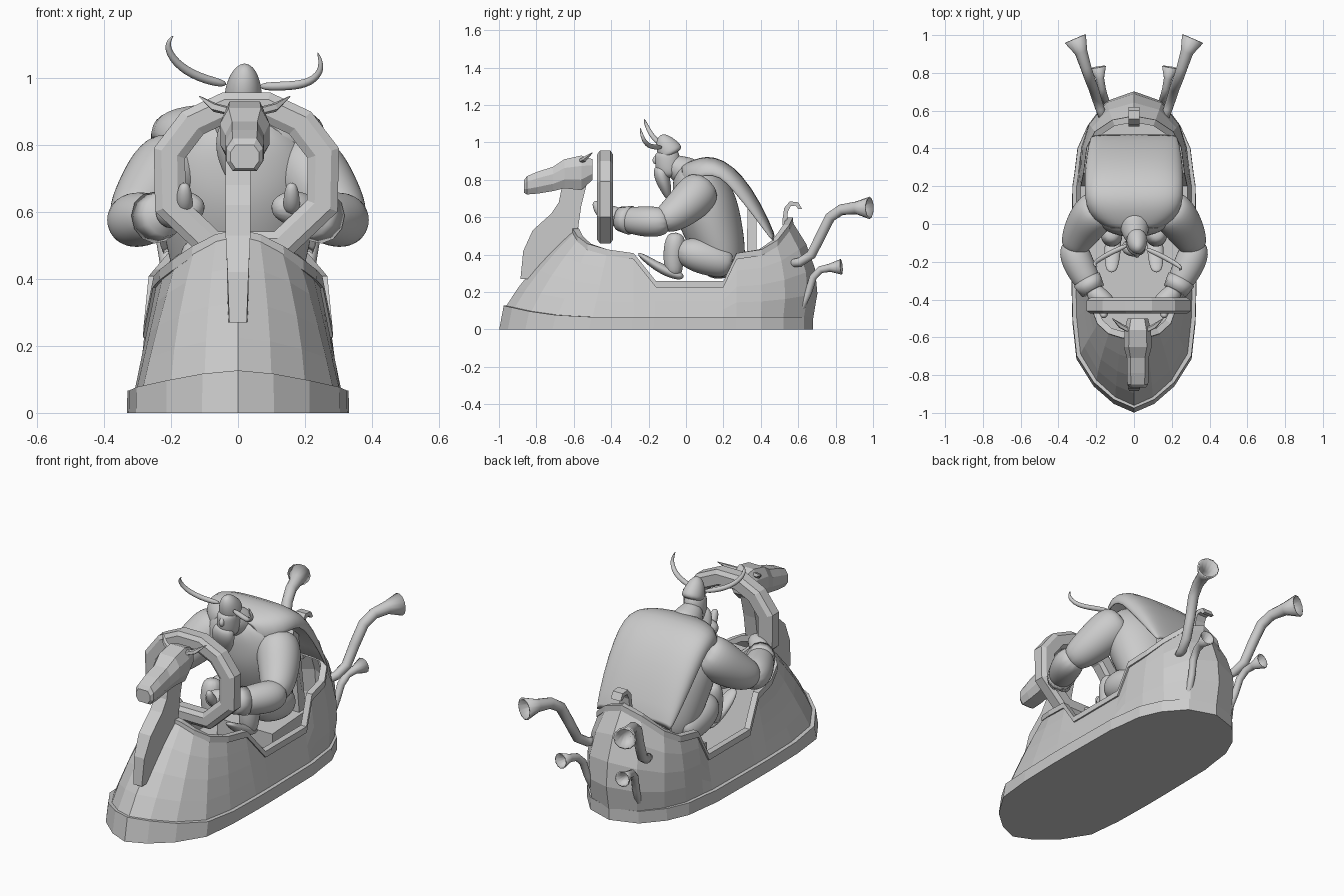
import bpy, bmesh, math
from mathutils import Vector

cube = bpy.data.objects.get("Cube")
if cube:
    bpy.data.objects.remove(cube)

grey = bpy.data.materials.new("plain_grey")
grey.use_nodes = True
grey.diffuse_color = (0.6, 0.6, 0.6, 1)
grey.node_tree.nodes["Principled BSDF"].inputs["Base Color"].default_value = (0.6, 0.6, 0.6, 1)


def build(name, verts, faces, smooth=False, subdiv=0, thick=0):
    mesh = bpy.data.meshes.new(name)
    mesh.from_pydata([tuple(v) for v in verts], [], faces)
    bm = bmesh.new()
    bm.from_mesh(mesh)
    bmesh.ops.recalc_face_normals(bm, faces=bm.faces)
    bm.to_mesh(mesh)
    bm.free()
    for p in mesh.polygons:
        p.use_smooth = smooth
    mesh.materials.append(grey)
    ob = bpy.data.objects.new(name, mesh)
    bpy.context.collection.objects.link(ob)
    if thick:
        mod = ob.modifiers.new("thickness", "SOLIDIFY")
        mod.thickness = thick
    if subdiv:
        mod = ob.modifiers.new("rounding", "SUBSURF")
        mod.levels = mod.render_levels = subdiv
    return ob


def loft(name, rings, caps=(True, True), closed=False, **kw):
    """Skin a list of equal closed rings."""
    n, m = len(rings[0]), len(rings)
    verts = [v for r in rings for v in r]
    faces = []
    for i in range(m if closed else m - 1):
        a, b = i * n, (i + 1) % m * n
        faces += [(a + j, a + (j + 1) % n, b + (j + 1) % n, b + j) for j in range(n)]
    if caps[0] and not closed:
        faces.append(tuple(range(n)))
    if caps[1] and not closed:
        faces.append(tuple(range((m - 1) * n, m * n)))
    return build(name, verts, faces, **kw)


def tube(name, pts, radii, sides=12, ref=(1, 0, 0), **kw):
    """Sweep ellipses along a path; a radius may be a pair (across, deep)."""
    pts = [Vector(p) for p in pts]
    rings = []
    for i, p in enumerate(pts):
        t = (pts[min(i + 1, len(pts) - 1)] - pts[max(i - 1, 0)]).normalized()
        u = (Vector(ref) - t * t.dot(Vector(ref))).normalized()
        w = t.cross(u)
        r = radii[i] if isinstance(radii[i], tuple) else (radii[i], radii[i])
        angles = [2 * math.pi * k / sides for k in range(sides)]
        rings.append([p + u * r[0] * math.cos(a) + w * r[1] * math.sin(a) for a in angles])
    return loft(name, rings, **kw)


def plate(name, profile, half, x=0):
    """Extrude a side profile of (y, z, width factor) across x."""
    return loft(name, [[(x + s * half * f, y, z) for y, z, f in profile] for s in (-1, 1)])


# Hull stations from bow to stern: foot x, y, foot z, rim x, y, z, bulge
half = [
    (0, -.965, .12, 0, -.60, .54, .03), (.10, -.92, .11, .065, -.59, .525, .025),
    (.20, -.83, .09, .13, -.57, .49, .02), (.285, -.69, .07, .185, -.52, .45, .005),
    (.305, -.50, .06, .222, -.42, .42, 0), (.31, -.28, .06, .24, -.28, .40, 0),
    (.31, -.17, .06, .27, -.16, .25, 0), (.305, .20, .06, .27, .20, .25, 0),
    (.295, .27, .06, .255, .27, .40, .005), (.28, .40, .06, .24, .40, .42, .015),
    (.23, .52, .06, .20, .48, .47, .035), (.14, .63, .06, .11, .54, .55, .06),
    (0, .68, .06, 0, .56, .59, .07)]
stations = half + [(-s[0], s[1], s[2], -s[3]) + s[4:] for s in reversed(half[1:-1])]


def outward(s):
    y = s[1] + .5 if s[1] < -.5 else max(s[1] - .25, 0)
    return Vector((s[0], y, 0)).normalized()


def hull_point(s, t):
    p = Vector(s[:3]).lerp(Vector(s[3:6]), t)
    return p + outward(s) * s[6] * 4 * t * (1 - t)


loft("hull", [[hull_point(s, t) for s in stations] for t in (0, .25, .5, .75, 1)],
     caps=(False, False), thick=.015)

# Trim running around the cockpit edge
trim = []
for s in stations:
    p, o = Vector(s[3:6]), outward(s)
    trim.append([p + o * a + Vector((0, 0, b))
                 for a, b in ((.012, .008), (.014, -.025), (-.022, -.025), (-.022, .008))])
loft("cockpit_trim", trim, closed=True)


# Bumper skirt with a closed underside
def skirt(k, front, top):
    return [(s[0] * k, s[1] * (front if s[1] < 0 else 1), s[2] + .007 if top else 0)
            for s in stations]


loft("bumper", [skirt(1.07, 1.035, False), skirt(1.065, 1.01, True), skirt(.98, .98, True)],
     caps=(True, False))
build("cockpit_floor", [(s[0] * .93, s[1] * .93, .15) for s in stations],
      [tuple(range(len(stations)))])

# Figurehead neck and faceted head
plate("figurehead_neck", [
    (-.885, .27, .7), (-.87, .42, .85), (-.82, .53, 1), (-.72, .62, 1), (-.68, .68, 1),
    (-.66, .78, 1), (-.53, .78, 1), (-.56, .66, 1), (-.58, .52, 1), (-.8, .27, .8)], .037)
sections = [(-.865, .73, .80, .042), (-.85, .722, .82, .055), (-.79, .727, .845, .058),
            (-.71, .74, .87, .058), (-.65, .755, .91, .074), (-.56, .745, .93, .07),
            (-.50, .80, .91, .055)]
head = []
for y, lo, hi, w in sections:
    c = (hi - lo) * .3
    head.append([(.02 + a * w, y, z) for a, z in (
        (-.65, lo), (.65, lo), (1, lo + c), (1, hi - c), (.65, hi), (-.65, hi),
        (-1, hi - c), (-1, lo + c))])
loft("figurehead_head", head)
for side in (-1, 1):
    tube("figurehead_ear", [(.02 + side * x, y, z) for x, y, z in
                            ((.04, -.565, .90), (.09, -.54, .912), (.135, -.50, .945))],
         [.013, .014, .002], sides=5, ref=(0, 1, 0))

# Steering wheel, faceted with a bevelled section
wheel = []
for degrees in (-65, -22, 20, 49, 76, 104, 131, 160, 202, 245):
    a = math.radians(degrees)
    wheel.append([(.025 + r * math.cos(a), y, .70 + r * .9 * math.sin(a)) for r, y in (
        (.294, -.46), (.294, -.405), (.27, -.39), (.21, -.39), (.195, -.41),
        (.195, -.46), (.22, -.475), (.27, -.475))])
loft("steering_wheel", wheel, closed=True)

# Seat and tail hook
plate("seat_back", [(.32, .18, 1), (.38, .18, 1), (.375, .66, .7), (.35, .69, .6), (.33, .66, .7)], .16)
plate("seat_base", [(.06, .15, 1), (.38, .15, 1), (.38, .26, 1), (.06, .24, 1)], .17)
plate("tail_hook", [
    (.53, .44, 1), (.515, .58, 1), (.525, .65, 1), (.555, .685, 1), (.60, .68, 1),
    (.62, .645, 1), (.60, .645, 1), (.585, .662, 1), (.56, .66, 1), (.545, .63, 1),
    (.54, .58, 1), (.57, .45, 1)], .03)

# Driver
soft = dict(smooth=True, subdiv=2)
tube("torso", [(0, .22, .27), (0, .19, .40), (0, .14, .55), (0, .10, .68), (0, .05, .80), (0, -.03, .88)],
     [(.15, .10), (.20, .14), (.235, .17), (.255, .18), (.235, .15), (.10, .06)], **soft)
tube("neck", [(0, .05, .82), (.005, -.04, .86), (.01, -.10, .90)], [.10, .075, .05], **soft)
tube("driver_head", [(.01, -.085, .81), (.01, -.095, .86), (.012, -.10, .92), (.015, -.11, .965)],
     [(.045, .05), (.058, .07), (.058, .072), (.05, .06)], **soft)
tube("helmet", [(.015, -.075, .93), (.016, -.09, .96), (.018, -.11, .99), (.02, -.125, 1.02), (.02, -.135, 1.04)],
     [(.058, .07), (.058, .07), (.05, .058), (.036, .04), (.012, .014)], **soft)
tube("beard", [(.01, -.13, .88), (.0, -.135, .83), (-.01, -.11, .76), (-.02, -.09, .69)],
     [(.05, .04), (.07, .045), (.06, .035), (.012, .012)], **soft)
tube("nose", [(.015, -.15, .935), (.015, -.17, .905), (.015, -.16, .885)], [.01, .018, .012], sides=8, **soft)

horns = {-1: ((-.03, .98), (-.12, 1.0), (-.19, 1.045), (-.217, 1.1), (-.192, 1.128)),
         1: ((.06, .975), (.15, .975), (.22, .985), (.256, 1.03), (.236, 1.08))}
for side, path in horns.items():
    depths = [y - .01 - .01 * side for y in (-.11, -.15, -.19, -.215, -.225)]
    tube("helmet_horn", [(x, y, z) for (x, z), y in zip(path, depths)],
         [.014, .015, .014, .011, .002], sides=8, ref=(0, 1, 0), **soft)

# Cape: broad shell between a ridge line and its side edges
ridge = [(-.03, .875), (.03, .905), (.11, .93), (.20, .91), (.30, .83), (.40, .68), (.485, .49)]
edge = [(-.03, .79), (.02, .80), (.10, .825), (.18, .82), (.25, .745), (.36, .61), (.47, .46)]
width = [.13, .23, .27, .275, .275, .265, .24]
across = 12
verts, faces = [], []
for (ry, rz), (ey, ez), w in zip(ridge, edge, width):
    for k in range(across + 1):
        u = 2 * k / across - 1
        f = abs(u) ** 3
        verts.append((w * math.sin(u * math.pi / 2) * (1 - .04 * f),
                      ry + (ey - ry) * f, rz + (ez - rz) * f))
for i in range(len(ridge) - 1):
    for k in range(across):
        a = i * (across + 1) + k
        faces.append((a, a + 1, a + across + 2, a + across + 1))
build("cape", verts, faces, smooth=True, subdiv=1, thick=.015)


def sided(side, pts):
    return [(side * x, y, z) for x, y, z in pts]


for side in (-1, 1):
    # Arms, hands and thumbs
    tube("upper_arm", sided(side, [(.16, .10, .77), (.21, .06, .725), (.26, -.01, .655), (.305, -.09, .595), (.325, -.15, .575)]),
         [.10, .122, .11, .09, .06], **soft)
    tube("forearm", sided(side, [(.33, -.08, .575), (.318, -.16, .575), (.265, -.27, .58), (.225, -.34, .59)]),
         [.06, .09, .08, .065], **soft)
    tube("cuff", sided(side, [(.25, -.295, .583), (.217, -.355, .592)]), [.078, .066], smooth=True)
    tube("hand", sided(side, [(.225, -.34, .59), (.19, -.385, .605), (.145, -.42, .615), (.10, -.43, .61)]),
         [.045, .058, .055, .025], **soft)
    tube("thumb", sided(side, [(.16, -.43, .60), (.16, -.47, .635), (.16, -.49, .69)]),
         [.028, .028, .018], sides=8, **soft)
    # Legs and boots
    tube("thigh", sided(side, [(.11, .235, .35), (.125, .20, .36), (.13, .11, .385), (.13, .02, .41), (.12, -.05, .425)]),
         [.07, .09, .10, .092, .05], **soft)
    tube("shin", sided(side, [(.12, -.05, .52), (.12, -.06, .46), (.115, -.07, .36), (.11, -.06, .28)]),
         [.04, .062, .055, .045], **soft)
    tube("boot", sided(side, [(.11, -.01, .28), (.11, -.08, .30), (.115, -.17, .345), (.12, -.26, .41)]),
         [(.035, .02), (.045, .03), (.045, .026), (.03, .012)], **soft)
    # Horn-shaped exhaust pipes
    tube("upper_exhaust", sided(side, [(.16, .55, .35), (.18, .61, .36), (.20, .67, .40), (.215, .72, .50),
                                       (.235, .77, .60), (.255, .83, .64), (.28, .91, .65), (.31, .98, .65)]),
         [.022, .024, .026, .027, .028, .029, .034, .06], caps=(True, False), smooth=True, thick=.008)
    tube("lower_exhaust", sided(side, [(.13, .58, .08), (.14, .62, .12), (.15, .655, .20), (.16, .68, .28),
                                       (.17, .72, .32), (.18, .77, .33), (.19, .83, .335)]),
         [.017, .018, .019, .02, .02, .022, .042], caps=(True, False), smooth=True, thick=.006)
